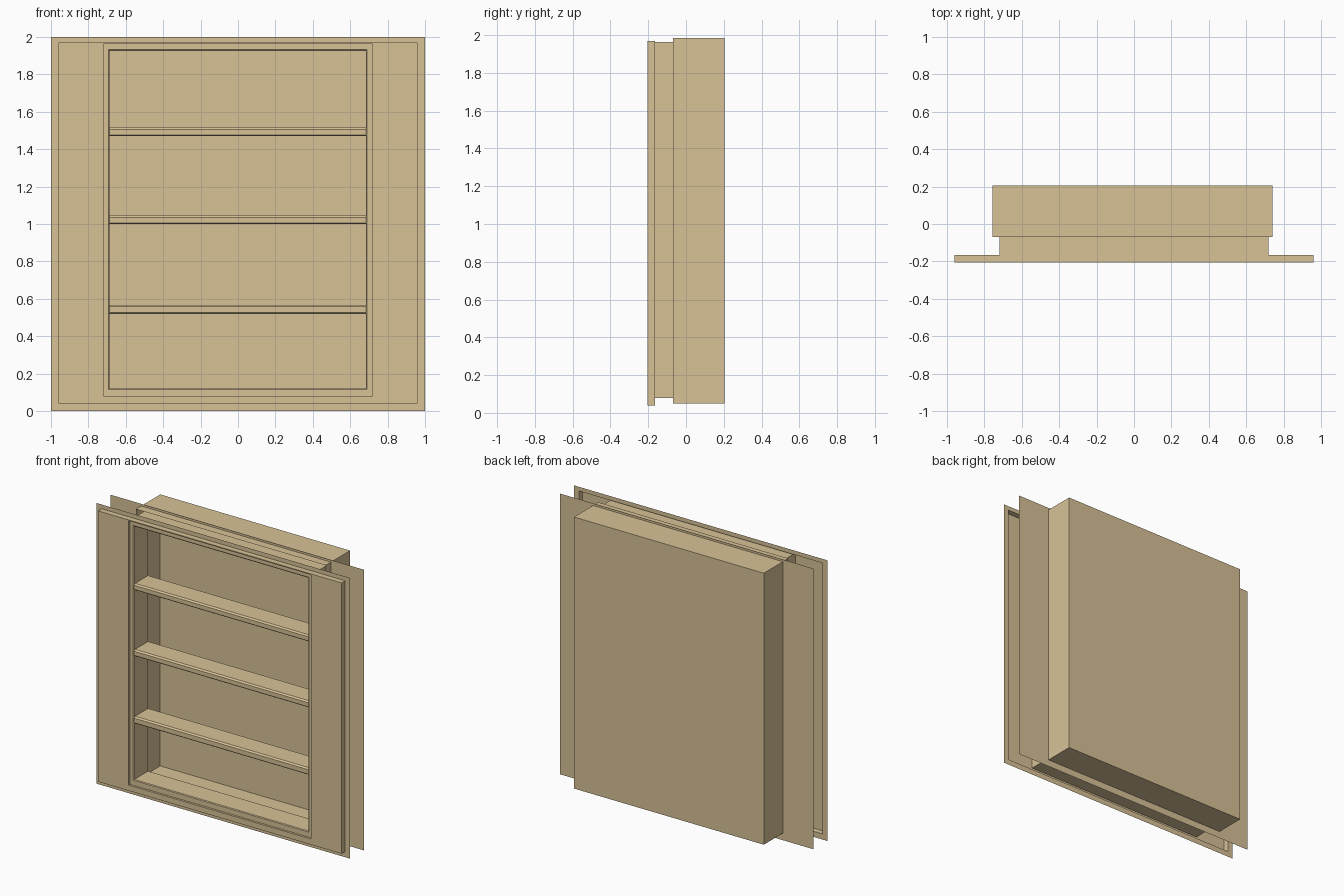
import bpy, bmesh

if "Cube" in bpy.data.objects:
    bpy.data.objects.remove(bpy.data.objects["Cube"])

tan = bpy.data.materials.new("tan")
tan.diffuse_color = (0.69, 0.543, 0.31, 1)
tan.use_nodes = True
tan.node_tree.nodes["Principled BSDF"].inputs["Base Color"].default_value = tan.diffuse_color


def finish(bm, name):
    bmesh.ops.remove_doubles(bm, verts=bm.verts, dist=1e-5)
    bmesh.ops.recalc_face_normals(bm, faces=bm.faces)
    me = bpy.data.meshes.new(name)
    bm.to_mesh(me)
    bm.free()
    me.materials.append(tan)
    ob = bpy.data.objects.new(name, me)
    bpy.context.collection.objects.link(ob)
    return ob


def loops(name, rects, closed=False, cap=False):
    """Bridge upright rectangles (x0, x1, z0, z1, y) one after another."""
    bm = bmesh.new()
    rings = [[bm.verts.new((x, y, z)) for x, z in
              ((x0, z0), (x1, z0), (x1, z1), (x0, z1))]
             for x0, x1, z0, z1, y in rects]
    pairs = list(zip(rings, rings[1:]))
    if closed:
        pairs.append((rings[-1], rings[0]))
    for a, b in pairs:
        for i in range(4):
            j = (i + 1) % 4
            bm.faces.new((a[i], a[j], b[j], b[i]))
    if cap:
        bm.faces.new(rings[-1])
    return finish(bm, name)


def shelf(name, x0, x1, z0, z1):
    """Board with eased front edges, extruded along x."""
    profile = ((-0.03, z0), (-0.18, z0), (-0.186, z0 + 0.006),
               (-0.186, z1 - 0.01), (-0.176, z1), (-0.03, z1))
    bm = bmesh.new()
    face = bm.faces.new([bm.verts.new((x0, y, z)) for y, z in profile])
    ext = bmesh.ops.extrude_face_region(bm, geom=[face], use_keep_orig=True)
    moved = [g for g in ext["geom"] if isinstance(g, bmesh.types.BMVert)]
    bmesh.ops.translate(bm, verts=moved, vec=(x1 - x0, 0, 0))
    return finish(bm, name)


# outlines: x0, x1, z0, z1
WALL = (-1, 1, 0, 2)
TRIM = (-0.96, 0.96, 0.04, 1.97)
OUTER = (-0.72, 0.72, 0.08, 1.963)
LIP = (-0.693, 0.691, 0.116, 1.932)
INNER = (-0.688, 0.685, 0.121, 1.926)
BOX = (-0.757, 0.74, 0.05, 1.985)

# front wall sheet with the hollow raised panel around the opening
loops("front_panel", [WALL + (-0.165,), TRIM + (-0.165,), TRIM + (-0.205,),
                      OUTER + (-0.205,), OUTER + (-0.165,)])

# thick liner of the niche, set slightly back, with an eased inner edge
loops("niche_liner", [OUTER + (-0.19,), OUTER + (-0.03,), INNER + (-0.03,),
                      INNER + (-0.185,), LIP + (-0.19,)], closed=True)

# shelves
for i, (z0, z1) in enumerate(((0.52, 0.568), (1.0, 1.045), (1.47, 1.515))):
    shelf(f"shelf_{i + 1}", INNER[0], INNER[1], z0, z1)

# rear wall sheet with a hole for the box
loops("rear_sheet", [WALL + (-0.01,), BOX + (-0.01,)])

# open-fronted back box
loops("back_box", [BOX + (-0.07,), BOX + (0.205,)], cap=True)
